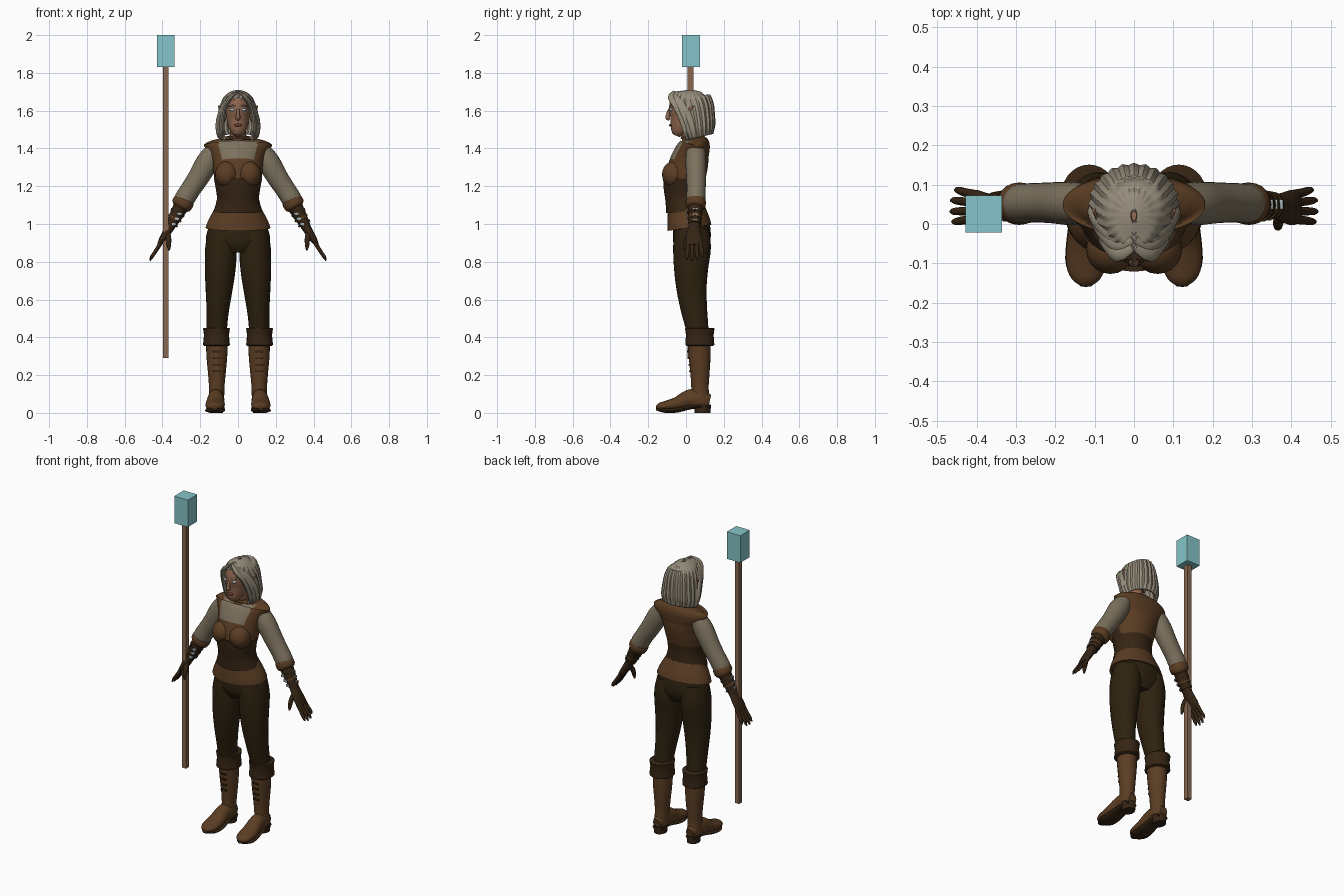
import bpy, bmesh, math
from mathutils import Vector, Matrix

def material(name, r, g, b):
    m = bpy.data.materials.new(name)
    m.diffuse_color = (r, g, b, 1)
    return m

BROWN = material("brown leather", .105, .047, .017)
DARK = material("dark leather", .036, .018, .007)
PANTS = material("dark cloth", .027, .016, .005)
HAIR = material("ash hair", .30, .26, .195)
SKIN = material("skin", .27, .13, .075)
SHIRT = material("linen shirt", .20, .165, .11)
WOOD = material("staff wood", .25, .14, .08)
CRYSTAL = material("pale teal", .24, .56, .585)
METAL = material("pale metal", .42, .50, .52)
LIPS = material("lips", .16, .05, .035)

def finish(name, bm, mats, rule=None, angle=40):
    me = bpy.data.meshes.new(name)
    bm.normal_update()
    if rule:
        for f in bm.faces:
            f.material_index = rule(f.calc_center_median(), f.normal)
    bm.to_mesh(me)
    bm.free()
    for m in mats:
        me.materials.append(m)
    me.shade_smooth()
    me.set_sharp_from_angle(angle=math.radians(angle))
    ob = bpy.data.objects.new(name, me)
    bpy.context.collection.objects.link(ob)
    return ob

def spline(pts, sub):
    # smooth path through points, radii included
    out = []
    for i in range(len(pts) - 1):
        p0, p1, p2, p3 = pts[max(i - 1, 0)], pts[i], pts[i + 1], pts[min(i + 2, len(pts) - 1)]
        for k in range(sub):
            t = k / sub
            out.append([.5 * (2 * b + (c - a) * t + (2 * a - 5 * b + 4 * c - d) * t * t
                              + (3 * b - a - 3 * c + d) * t ** 3)
                        for a, b, c, d in zip(p0, p1, p2, p3)])
    return out + [list(pts[-1])]

def sweep(name, pts, mats, s=1, seg=20, sub=3, ref=(0, 1, 0), wave=(0, 0), rule=None,
          caps=True, keep=None, angle=40):
    # elliptical tube: points are x, y, z, first radius, radius along ref
    path = spline(pts, sub)
    pos = [Vector((s * p[0], p[1], p[2])) for p in path]
    bm = bmesh.new()
    rings = []
    for i, p in enumerate(path):
        t = (pos[min(i + 1, len(pos) - 1)] - pos[max(i - 1, 0)]).normalized()
        b = Vector(ref)
        b = (b - t * b.dot(t)).normalized()
        a = b.cross(t)
        ring = []
        for j in range(seg):
            q = 2 * math.pi * j / seg
            w = 1 + wave[1] * math.cos(wave[0] * q)
            ring.append(bm.verts.new(pos[i] + a * (math.cos(q) * p[3] * w) + b * (math.sin(q) * p[4] * w)))
        rings.append(ring)
    for r0, r1 in zip(rings, rings[1:]):
        for j in range(seg):
            k = (j + 1) % seg
            bm.faces.new((r0[j], r0[k], r1[k], r1[j]))
    if caps:
        bm.faces.new(rings[0][::-1])
        bm.faces.new(rings[-1])
    if keep:
        gone = [f for f in bm.faces if not keep(f.calc_center_median())]
        bmesh.ops.delete(bm, geom=gone, context='FACES')
    return finish(name, bm, mats, rule, angle)

def ball(name, loc, size, mat):
    bm = bmesh.new()
    bmesh.ops.create_uvsphere(bm, u_segments=20, v_segments=12, radius=1,
                              matrix=Matrix.Translation(loc) @ Matrix.Diagonal((*size, 1)))
    return finish(name, bm, [mat])

def box(name, loc, size, mat):
    bm = bmesh.new()
    bmesh.ops.create_cube(bm, size=1, matrix=Matrix.Translation(loc) @ Matrix.Diagonal((*size, 1)))
    return finish(name, bm, [mat])

# staff with crystal block
box("staff_shaft", (-.382, .024, 1.06), (.03, .03, 1.54), WOOD)
box("staff_head", (-.382, .026, 1.915), (.094, .094, .17), CRYSTAL)

# torso: hips, flared skirt of the vest, corset, vest with shirt window
sweep("hips", [(0, .03, .85, .09, .07), (0, .03, .9, .165, .097), (0, .03, .97, .16, .1),
               (0, .02, 1.06, .12, .09)], [PANTS], seg=32)
sweep("vest_skirt", [(0, .018, .98, .172, .118), (0, .012, 1.02, .157, .112),
                     (0, 0, 1.085, .122, .098)], [BROWN], seg=40)
sweep("corset", [(0, -.003, 1.065, .131, .103), (0, -.008, 1.13, .112, .101), (0, -.012, 1.19, .118, .106),
                 (0, -.012, 1.24, .128, .109)], [DARK], seg=40)

def window(c, n):
    return int(n.y < -.05 and c.y < .03 and 1.345 < c.z < 1.44
               and abs(c.x) < .082 + .25 * (c.z - 1.345))
sweep("vest", [(0, -.01, 1.2, .118, .1), (0, 0, 1.26, .128, .105), (0, .015, 1.32, .133, .103),
               (0, .03, 1.37, .15, .094), (0, .045, 1.405, .174, .084), (0, .05, 1.422, .178, .075),
               (0, .045, 1.44, .13, .062), (0, .04, 1.458, .065, .052)],
      [BROWN, SHIRT], seg=72, sub=6, rule=window)
sweep("collar", [(0, .032, 1.44, .08, .062), (0, .034, 1.452, .074, .062), (0, .034, 1.465, .06, .056)],
      [BROWN], seg=32)
sweep("neck", [(0, .03, 1.42, .048, .048), (0, .02, 1.47, .042, .044), (0, .01, 1.53, .042, .045)], [SKIN])

# head
sweep("head", [(0, -.053, 1.468, .016, .018), (0, -.045, 1.485, .035, .038), (0, -.03, 1.515, .05, .057),
               (0, -.012, 1.555, .06, .078), (0, -.003, 1.6, .066, .088), (0, 0, 1.65, .06, .08),
               (0, .01, 1.685, .035, .048)], [SKIN], seg=32)
sweep("nose", [(0, -.087, 1.61, .007, .006), (0, -.095, 1.58, .009, .011), (0, -.097, 1.562, .013, .012),
               (0, -.088, 1.552, .008, .006)], [SKIN], seg=12)
ball("lips", (0, -.081, 1.523), (.021, .009, .008), LIPS)

# hair: ridged shell, open over the face
def hair_kept(c):
    if c.z > 1.67:
        return True
    return c.y > (-.9 * (c.z - 1.58) if c.z > 1.58 else 0)
hair = sweep("hair", [(0, .062, 1.458, .102, .083), (0, .053, 1.5, .113, .1), (0, .045, 1.56, .107, .107),
                      (0, .033, 1.62, .096, .112), (0, .02, 1.67, .074, .1), (0, .02, 1.698, .044, .062),
                      (0, .02, 1.71, .01, .016)],
             [HAIR], seg=96, sub=5, wave=(24, .028), caps=False, keep=hair_kept, angle=30)
shell = hair.modifiers.new("thickness", 'SOLIDIFY')
shell.thickness = .014
shell.offset = -1

for s, side in ((1, "left"), (-1, "right")):
    # face details
    ball(side + "_eye", (s * .029, -.079, 1.605), (.016, .009, .008), METAL)
    sweep(side + "_eyebrow", [(.012, -.086, 1.622, .003, .004), (.03, -.082, 1.628, .004, .004),
                              (.05, -.064, 1.622, .002, .004)], [HAIR], s, seg=8)
    sweep(side + "_ear", [(.068, .0, 1.55, .006, .008), (.082, .012, 1.585, .01, .018),
                          (.103, .035, 1.625, .004, .005)], [SKIN], s, seg=12)
    # front locks from the parting down beside the face
    for n, (dy, w) in enumerate(((0, .0), (.022, .012), (.04, .02))):
        sweep(f"{side}_front_lock_{n}", [(.003, -.06 + dy, 1.7, .006, .01), (.04, -.077 + dy, 1.672, .012, .02),
              (.07 + w / 2, -.048 + dy, 1.62, .013, .02), (.083 + w, -.018 + dy, 1.55, .013, .018),
              (.085 + w, .0 + dy, 1.49, .012, .016), (.082 + w, .006 + dy, 1.455, .004, .006)],
              [HAIR], s, seg=10)

    # chest and sleeve
    ball(side + "_bust", (s * .06, -.064, 1.262), (.062, .063, .07), BROWN)
    sweep(side + "_sleeve", [(.125, .052, 1.385, .05, .05), (.16, .052, 1.33, .06, .055),
                             (.21, .054, 1.245, .056, .052), (.25, .054, 1.185, .053, .05),
                             (.285, .052, 1.13, .053, .05), (.3, .05, 1.105, .042, .04)], [SHIRT], s, seg=24)
    sweep(side + "_sleeve_cuff", [(.278, .052, 1.135, .045, .045), (.285, .052, 1.122, .055, .053),
                                  (.301, .051, 1.097, .054, .052), (.308, .05, 1.086, .04, .04)],
          [BROWN], s, seg=24)

    # glove: bracer, palm, fingers, thumb
    sweep(side + "_bracer", [(.298, .05, 1.1, .041, .04), (.325, .048, 1.05, .036, .037),
                             (.352, .045, 1.0, .028, .032), (.368, .044, .97, .023, .031)], [DARK], s)
    sweep(side + "_palm", [(.36, .044, .985, .024, .03), (.383, .042, .945, .022, .04),
                           (.402, .042, .915, .018, .045), (.418, .044, .888, .011, .042)], [DARK], s)
    for n, (y0, y1, k) in enumerate(((.012, .006, .92), (.033, .032, 1), (.055, .06, .97), (.075, .086, .8))):
        sweep(f"{side}_finger_{n}", [(.405, y0, .905, .011, .012), (.405 + .032 * k, (y0 + y1) / 2, .905 - .05 * k, .01, .011),
              (.405 + .052 * k, y1, .905 - .08 * k, .009, .009), (.405 + .061 * k, y1, .905 - .099 * k, .004, .004)],
              [DARK], s, seg=10)
    sweep(side + "_thumb", [(.375, .03, .96, .015, .015), (.367, .005, .92, .014, .014),
                            (.366, -.006, .885, .011, .011), (.364, -.01, .86, .004, .005)], [DARK], s, seg=10)
    for n, (x, z) in enumerate(((.318, 1.063), (.332, 1.035), (.348, 1.007))):
        r = .037 - .003 * n
        sweep(f"{side}_bracer_strap_{n}", [(x, .047, z, r + .004, r + .005), (x + .005, .047, z - .009, r + .003, r + .004)],
              [BROWN if n == 1 else DARK], s, sub=1)
        box(f"{side}_buckle_{n}", (s * (x - .01), .047 - r - .002, z - .008), (.022, .01, .014), METAL)
        box(f"{side}_outer_buckle_{n}", (s * (x + r * .85), .05, z + r * .4), (.009, .024, .014), METAL)

    # trouser leg
    sweep(side + "_trouser_leg", [(.085, .03, .97, .07, .09), (.09, .032, .88, .083, .1), (.094, .027, .77, .082, .091),
                                  (.1, .029, .66, .072, .08), (.107, .042, .55, .06, .07),
                                  (.112, .057, .46, .055, .061), (.112, .065, .38, .052, .056)],
          [PANTS], s, seg=28)
    # boot: turned-down cuff, shaft, foot, sole, heel, laces
    sweep(side + "_boot_cuff", [(.114, .073, .45, .06, .066), (.114, .073, .446, .071, .078), (.114, .073, .41, .066, .073),
                                (.114, .073, .36, .071, .077), (.114, .073, .355, .056, .06)], [DARK], s, seg=28, sub=2)
    sweep(side + "_boot_shaft", [(.112, .068, .4, .058, .062), (.112, .072, .3, .055, .058), (.112, .074, .2, .046, .05),
                                 (.113, .074, .13, .041, .046), (.115, .076, .05, .042, .05)],
          [BROWN], s, seg=24)
    sweep(side + "_boot_foot", [(.115, .125, .06, .035, .026), (.115, .08, .07, .055, .042), (.117, .02, .074, .05, .043),
                                (.12, -.045, .05, .036, .05), (.122, -.105, .038, .026, .05),
                                (.122, -.14, .033, .02, .036), (.122, -.158, .03, .007, .012)],
          [BROWN], s, ref=(1, 0, 0))
    sweep(side + "_boot_sole", [(.115, .12, .035, .012, .034), (.117, .04, .034, .012, .043), (.12, -.045, .016, .014, .052),
                                (.122, -.11, .014, .014, .05), (.122, -.158, .022, .008, .014)],
          [DARK], s, ref=(1, 0, 0))
    sweep(side + "_boot_heel", [(.115, .088, 0, .036, .042), (.115, .088, .045, .04, .044)], [DARK], s, sub=1)
    for n in range(4):
        z = .22 + .035 * n
        box(f"{side}_boot_lace_{n}", (s * .112, .024 - .010 * (z - .2) / .1, z), (.04, .012, .008), DARK)
